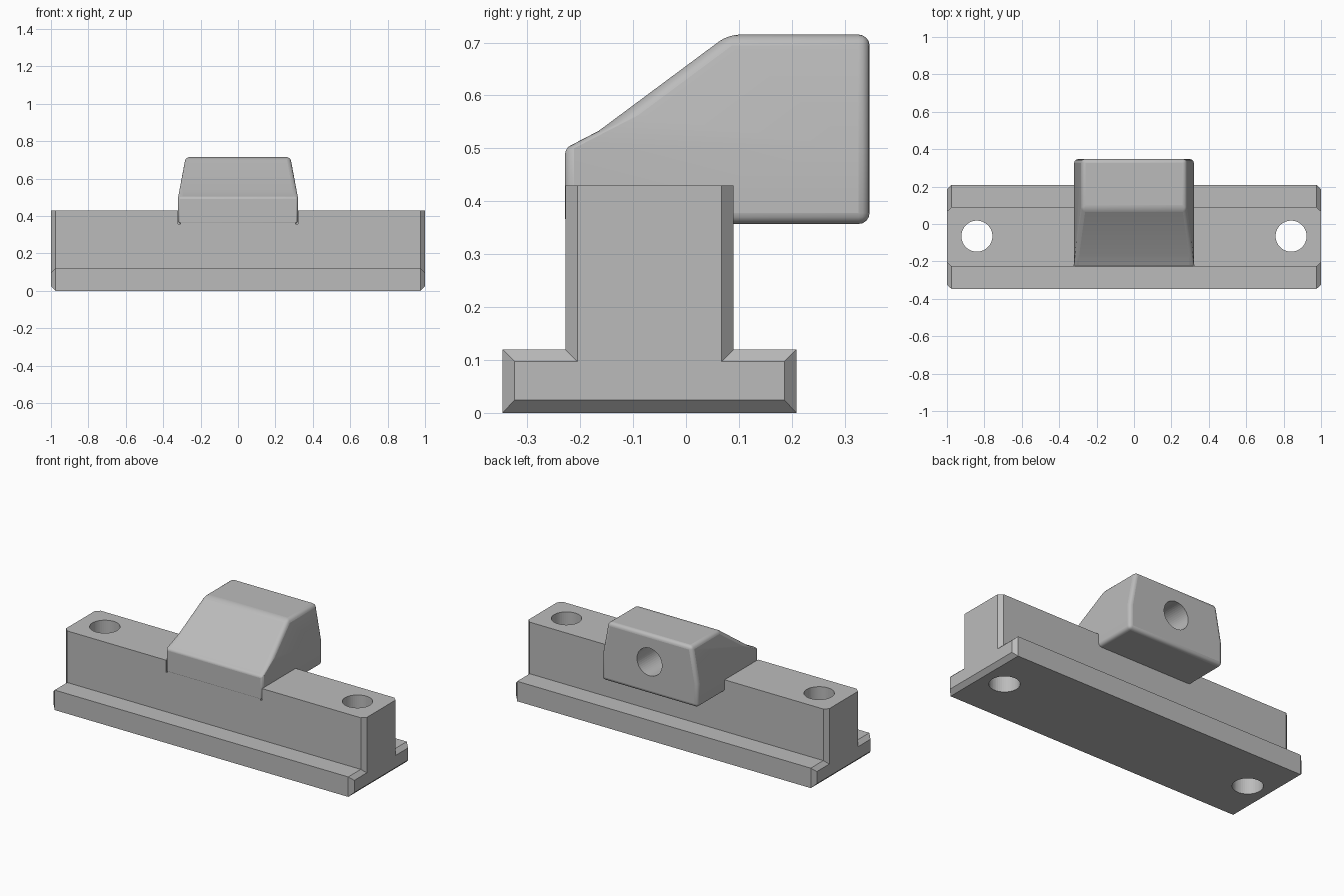
import bpy
import bmesh
from math import radians, pi

cube = bpy.data.objects.get("Cube")
if cube:
    bpy.data.objects.remove(cube, do_unlink=True)

grey = bpy.data.materials.new("plain grey")
grey.use_nodes = True
grey.diffuse_color = (0.5, 0.5, 0.5, 1)
grey.node_tree.nodes["Principled BSDF"].inputs["Base Color"].default_value = (0.5, 0.5, 0.5, 1)


def make_object(name, bm):
    bmesh.ops.recalc_face_normals(bm, faces=bm.faces)
    mesh = bpy.data.meshes.new(name)
    bm.to_mesh(mesh)
    bm.free()
    mesh.materials.append(grey)
    obj = bpy.data.objects.new(name, mesh)
    bpy.context.collection.objects.link(obj)
    return obj


def cut(target, cutter):
    cutter.hide_render = True
    cutter.hide_viewport = True
    cutter.display_type = 'WIRE'
    mod = target.modifiers.new(cutter.name, 'BOOLEAN')
    mod.operation = 'DIFFERENCE'
    mod.solver = 'EXACT'
    mod.object = cutter


def cylinder(name, location, depth, rotation=(0, 0, 0)):
    bm = bmesh.new()
    bmesh.ops.create_cone(bm, cap_ends=True, segments=48, radius1=0.083, radius2=0.083, depth=depth)
    obj = make_object(name, bm)
    obj.location, obj.rotation_euler = location, rotation
    return obj


def box(name, location, size):
    bm = bmesh.new()
    bmesh.ops.create_cube(bm, size=1)
    bmesh.ops.scale(bm, vec=size, verts=bm.verts)
    obj = make_object(name, bm)
    obj.location = location
    return obj


def smooth(obj):
    bpy.ops.object.select_all(action='DESELECT')
    obj.select_set(True)
    bpy.context.view_layer.objects.active = obj
    bpy.ops.object.shade_smooth_by_angle(angle=radians(25))


# Base: T-shaped bar whose ends taper to an inset profile
half = [(0.278, 0), (0.278, 0.12), (0.159, 0.12), (0.159, 0.43)]
inset = [(0.255, 0.024), (0.255, 0.097), (0.136, 0.097), (0.136, 0.43)]


def t_ring(bm, x, side):
    outline = side + [(-y, z) for y, z in reversed(side)]
    return [bm.verts.new((x, y - 0.069, z)) for y, z in outline]


bm = bmesh.new()
rings = [t_ring(bm, -1, inset), t_ring(bm, -0.976, half), t_ring(bm, 0.976, half), t_ring(bm, 1, inset)]
for a, b in zip(rings, rings[1:]):
    for i in range(len(a)):
        j = (i + 1) % len(a)
        bm.faces.new((a[i], a[j], b[j], b[i]))
bm.faces.new(rings[0])
bm.faces.new(rings[-1])
base = make_object("mounting_bar", bm)

# Bolt holes and small corner reliefs beside the head
for side, s in (("left", 1), ("right", -1)):
    cut(base, cylinder(side + "_bolt_hole_cutter", (0.84 * s, -0.065, 0.2), 1))
    cut(base, box(side + "_relief_cutter", (0.314 * s, -0.23, 0.407), (0.012, 0.03, 0.1)))
smooth(base)

# Head: sloped block, sides leaning inward above the shoulder line
FRONT, BACK, BOTTOM, SHOULDER, TOP = -0.2285, 0.347, 0.357, 0.5, 0.715
profile = [(FRONT, BOTTOM), (BACK, BOTTOM), (BACK, SHOULDER), (BACK, TOP),
           (0.08, TOP), (-0.165, 0.533), (FRONT, SHOULDER)]


def half_width(z):
    return 0.32 - 0.04 * max(0, z - SHOULDER) / (TOP - SHOULDER)


bm = bmesh.new()
left, right = [[bm.verts.new((s * half_width(z), y, z)) for y, z in profile] for s in (1, -1)]
for i in range(len(profile)):
    j = (i + 1) % len(profile)
    bm.faces.new((left[i], left[j], right[j], right[i]))
for ring in (left, right):
    bm.faces.new([ring[i] for i in (0, 1, 2, 6)])
    bm.faces.new(ring[2:])
bm.normal_update()
bmesh.ops.recalc_face_normals(bm, faces=bm.faces)
weight = bm.edges.layers.float.new("bevel_weight_edge")
for edge in bm.edges:
    if edge.calc_face_angle(0) > radians(20):
        edge[weight] = 0.5 if all(v.co.y < -0.2 for v in edge.verts) else 1
head = make_object("sloped_head", bm)
bevel = head.modifiers.new("rounded edges", 'BEVEL')
bevel.limit_method = 'WEIGHT'
bevel.width = 0.021
bevel.segments = 4
cut(head, cylinder("back_hole_cutter", (0, 0.3, 0.55), 0.5, (pi / 2, 0, 0)))
smooth(head)
